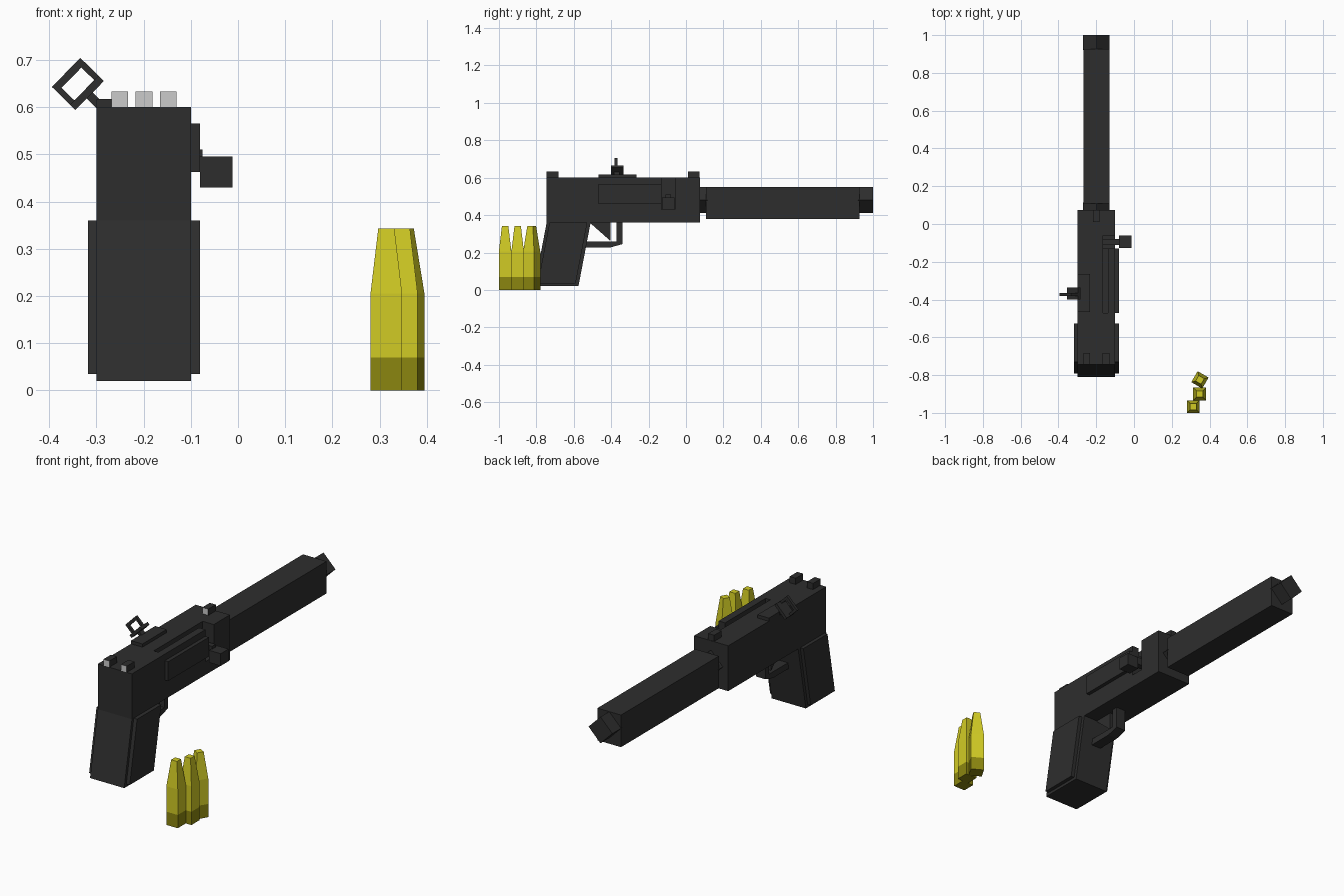
import bpy, bmesh, math
from mathutils import Matrix, Vector

if "Cube" in bpy.data.objects:
    bpy.data.objects.remove(bpy.data.objects["Cube"])


def material(name, rgb):
    m = bpy.data.materials.new(name)
    m.diffuse_color = (*rgb, 1)
    m.use_nodes = True
    m.node_tree.nodes["Principled BSDF"].inputs["Base Color"].default_value = m.diffuse_color
    return m


BLACK = material("gunmetal", (0.027, 0.027, 0.027))
WHITE = material("sight_white", (0.6, 0.6, 0.6))
YELLOW = material("brass", (0.64, 0.60, 0.018))
DARK = material("dark_brass", (0.26, 0.24, 0.005))


def finish(name, bm, *mats):
    bmesh.ops.recalc_face_normals(bm, faces=bm.faces)
    me = bpy.data.meshes.new(name)
    bm.to_mesh(me)
    bm.free()
    for m in mats or (BLACK,):
        me.materials.append(m)
    ob = bpy.data.objects.new(name, me)
    bpy.context.collection.objects.link(ob)
    return ob


def prism(name, pts, depth):
    """Extrude a closed 3D outline along a vector."""
    bm = bmesh.new()
    face = bm.faces.new([bm.verts.new(p) for p in pts])
    ext = bmesh.ops.extrude_face_region(bm, geom=[face])
    verts = [v for v in ext["geom"] if isinstance(v, bmesh.types.BMVert)]
    bmesh.ops.translate(bm, vec=Vector(depth), verts=verts)
    return finish(name, bm)


def side_prism(name, yz, x0, x1):
    return prism(name, [(x0, y, z) for y, z in yz], (x1 - x0, 0, 0))


def box(name, x, y, z):
    return side_prism(name, [(y[0], z[0]), (y[1], z[0]), (y[1], z[1]), (y[0], z[1])], *x)


def front_prism(name, xz, y0, y1):
    return prism(name, [(x, y0, z) for x, z in xz], (0, y1 - y0, 0))


def cut(ob, cutter):
    cutter.hide_render = True
    mod = ob.modifiers.new("cut", "BOOLEAN")
    mod.operation = "DIFFERENCE"
    mod.solver = "EXACT"
    mod.object = cutter
    bpy.context.view_layer.objects.active = ob
    bpy.ops.object.modifier_apply(modifier=mod.name)
    bpy.data.objects.remove(cutter)


# Receiver with top slot and bolt notch
receiver = box("receiver", (-0.30, -0.10), (-0.745, 0.075), (0.36, 0.60))
cut(receiver, box("slot_cutter", (-0.165, -0.138), (-0.47, -0.06), (0.555, 0.65)))
cut(receiver, box("notch_cutter", (-0.1651, -0.05), (-0.13, -0.0601), (0.43, 0.66)))
box("side_cover", (-0.10, -0.08), (-0.47, -0.13), (0.463, 0.565))

# Bolt handle
box("bolt_arm", (-0.17, -0.075), (-0.11, -0.08), (0.47, 0.51))
box("bolt_handle", (-0.08, -0.012), (-0.128, -0.062), (0.43, 0.495))

# Sights with white rear faces
for name, x, y in (("rear_sight_left", -0.25, -0.745), ("rear_sight_right", -0.148, -0.745),
                   ("front_sight", -0.199, 0.01)):
    s = box(name, (x - 0.0175, x + 0.0175), (y, y + 0.063), (0.60, 0.633))
    s.data.materials.append(WHITE)
    for p in s.data.polygons:
        if p.normal.y < -0.5:
            p.material_index = 1

# Silencer with diamond-shaped neck and muzzle
box("silencer", (-0.268, -0.13), (0.108, 0.927), (0.38, 0.55))
for name, y0, y1 in (("barrel_neck", 0.07, 0.115), ("muzzle", 0.92, 1.0)):
    c, r = (-0.199, 0.48), 0.07
    front_prism(name, [(c[0] + r, c[1]), (c[0], c[1] + r), (c[0] - r, c[1]), (c[0], c[1] - r)], y0, y1)

# Grip core and its two side panels
side_prism("grip", [(-0.745, 0.36), (-0.51, 0.36), (-0.575, 0.02), (-0.81, 0.02)], -0.30, -0.10)
for name, x0, x1 in (("grip_panel_left", -0.318, -0.30), ("grip_panel_right", -0.10, -0.08)):
    side_prism(name, [(-0.73, 0.36), (-0.528, 0.36), (-0.59, 0.035), (-0.792, 0.035)], x0, x1)

# Trigger and guard
side_prism("trigger", [(-0.515, 0.36), (-0.405, 0.36), (-0.405, 0.263)], -0.215, -0.183)
side_prism("trigger_guard", [(-0.55, 0.227), (-0.405, 0.227), (-0.34, 0.245), (-0.34, 0.36),
                             (-0.372, 0.36), (-0.372, 0.26), (-0.55, 0.26)], -0.227, -0.171)

# Tilted ring sight on its mounting plate
box("ring_sight_mount", (-0.30, -0.233), (-0.467, -0.265), (0.60, 0.617))
U, V, C = Vector((0.7, 0.714)), Vector((-0.714, 0.7)), Vector((-0.339, 0.649))


def tilted(name, u0, u1, v0, v1, y0, y1):
    pts = [C + U * u + V * v for u, v in ((u0, v0), (u1, v0), (u1, v1), (u0, v1))]
    return front_prism(name, pts, y0, y1)


tilted("ring_base", -0.043, 0.043, -0.035, -0.019, -0.40, -0.335)
tilted("ring_top", -0.043, 0.043, 0.019, 0.035, -0.381, -0.366)
tilted("ring_lower_side", -0.043, -0.030, -0.019, 0.019, -0.381, -0.366)
tilted("ring_upper_side", 0.030, 0.043, -0.019, 0.019, -0.381, -0.366)
tilted("ring_stem", -0.009, 0.009, -0.075, -0.035, -0.386, -0.355)

# Three square cartridges: dark base, body, tapered tip
for i, (x, y, turn) in enumerate(((0.314, -0.967, 0), (0.347, -0.90, 0), (0.349, -0.825, -30))):
    bm = bmesh.new()
    rings = []
    for r, z in ((0.0335, 0), (0.0335, 0.07), (0.0335, 0.205), (0.017, 0.343)):
        rings.append([bm.verts.new((a * r, b * r, z)) for a, b in ((-1, -1), (1, -1), (1, 1), (-1, 1))])
    bm.faces.new(rings[0]).material_index = 1
    bm.faces.new(rings[-1])
    for k in range(3):
        for j in range(4):
            n = (j + 1) % 4
            f = bm.faces.new((rings[k][j], rings[k][n], rings[k + 1][n], rings[k + 1][j]))
            f.material_index = 1 if k == 0 else 0
    bm.transform(Matrix.Translation((x, y, 0)) @ Matrix.Rotation(math.radians(turn), 4, "Z"))
    finish(f"cartridge_{i + 1}", bm, YELLOW, DARK)
